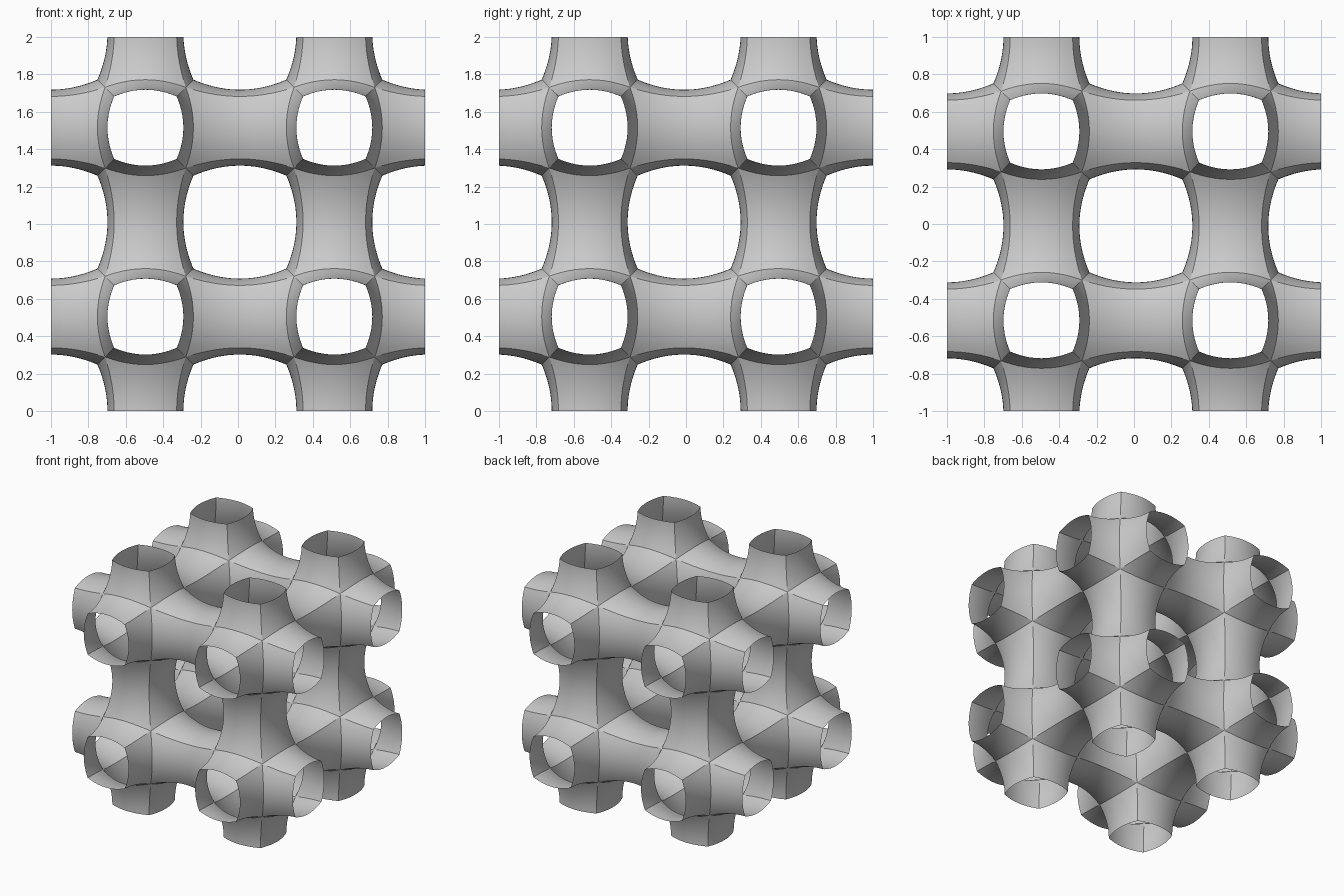
import bpy, bmesh
from mathutils import Matrix, Vector

if "Cube" in bpy.data.objects:
    bpy.data.objects.remove(bpy.data.objects["Cube"])

H = 0.505          # half of one lattice cell
NECK = 0.203       # half width of a tube at the cell border
FLARE, BULGE = 0.87, 1.29
NU, NV = 12, 12


def width(u, a):
    # half width of the tube wall at distance a along the arm (a=None: at the seam)
    b = 0.22
    for _ in range(40):
        t = b if a is None else a
        b = 0.5 * b + 0.5 * (NECK + FLARE * (H - t) ** 2 - BULGE * (u * b) ** 2)
    return b


# one wall of the +z arm, from the node seam to the cell border
wall = []
for i in range(NU + 1):
    u = -1 + 2 * i / NU
    a0 = width(u, None)
    row = []
    for j in range(NV + 1):
        a = a0 + (H - a0) * j / NV
        b = width(u, a)
        row.append(Vector((b, u * b, a)))
    wall.append(row)

# six arms of four walls make a node
arms = [Matrix.Rotation(k * 1.5707963268, 4, 'X') for k in range(4)]
arms += [Matrix.Rotation(s * 1.5707963268, 4, 'Y') for s in (1, -1)]
bm = bmesh.new()
centres = [(sx, sy, sz) for sx in (-1 + H, -1 + 3 * H)
           for sy in (1 - H, 1 - 3 * H) for sz in (H, 3 * H)]
for c in centres:
    for arm in arms:
        for k in range(4):
            m = Matrix.Translation(c) @ arm @ Matrix.Rotation(k * 1.5707963268, 4, 'Z')
            g = [[bm.verts.new(m @ p) for p in row] for row in wall]
            for i in range(NU):
                for j in range(NV):
                    bm.faces.new((g[i][j], g[i + 1][j], g[i + 1][j + 1], g[i][j + 1]))
bmesh.ops.remove_doubles(bm, verts=bm.verts, dist=0.0005)

# trim the lattice to the two unit cube
for co, no in (((1, 0, 0), (1, 0, 0)), ((0, -1, 0), (0, -1, 0)), ((0, 0, 2), (0, 0, 1))):
    bmesh.ops.bisect_plane(bm, geom=bm.verts[:] + bm.edges[:] + bm.faces[:],
                           plane_co=co, plane_no=no, clear_outer=True)
bmesh.ops.recalc_face_normals(bm, faces=bm.faces)

mesh = bpy.data.meshes.new("tube_lattice")
bm.to_mesh(mesh)
bm.free()
lattice = bpy.data.objects.new("tube_lattice", mesh)
bpy.context.collection.objects.link(lattice)
bpy.context.view_layer.objects.active = lattice
lattice.select_set(True)
bpy.ops.object.shade_smooth_by_angle(angle=0.52)
